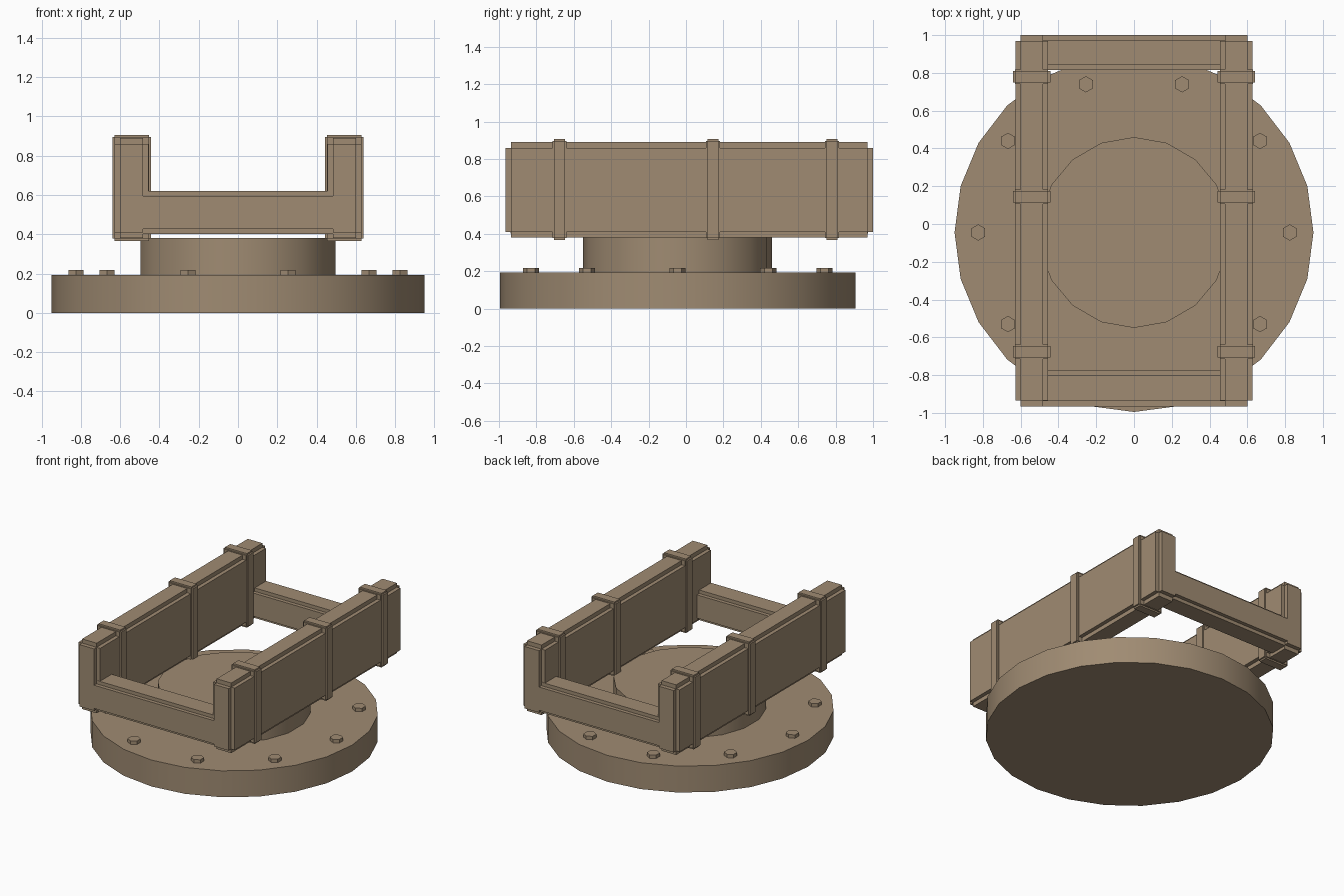
import bpy, bmesh, math
from mathutils import Matrix, Vector

if "Cube" in bpy.data.objects:
    bpy.data.objects.remove(bpy.data.objects["Cube"])

CY = -0.045  # centre of the round base in y

mat = bpy.data.materials.new("tan_paint")
mat.diffuse_color = (0.35, 0.26, 0.17, 1.0)
mat.use_nodes = True
mat.node_tree.nodes["Principled BSDF"].inputs["Base Color"].default_value = mat.diffuse_color


def finish(bm, name, smooth=False):
    me = bpy.data.meshes.new(name)
    bm.to_mesh(me)
    bm.free()
    ob = bpy.data.objects.new(name, me)
    bpy.context.collection.objects.link(ob)
    me.materials.append(mat)
    if smooth:
        bpy.ops.object.select_all(action='DESELECT')
        ob.select_set(True)
        bpy.context.view_layer.objects.active = ob
        bpy.ops.object.shade_smooth_by_angle(angle=math.radians(30))
    return ob


def add_box(bm, lo, hi):
    lo, hi = Vector(lo), Vector(hi)
    m = Matrix.Translation((lo + hi) / 2) @ Matrix.Diagonal((*(hi - lo), 1))
    bmesh.ops.create_cube(bm, size=1, matrix=m)


def notched_box(name, lo, hi, n):
    """Block with square-stepped edges: three crossed boxes, each full length on one axis."""
    bm = bmesh.new()
    for axis in range(3):
        a = [lo[i] + (0 if i == axis else n[i]) for i in range(3)]
        b = [hi[i] - (0 if i == axis else n[i]) for i in range(3)]
        add_box(bm, a, b)
    return finish(bm, name)


def prism(name, x, y, z0, z1, r, sides, turn=0.0, smooth=False):
    bm = bmesh.new()
    m = Matrix.Translation((x, y, (z0 + z1) / 2)) @ Matrix.Rotation(turn, 4, 'Z')
    bmesh.ops.create_cone(bm, cap_ends=True, segments=sides, radius1=r, radius2=r,
                          depth=z1 - z0, matrix=m)
    return finish(bm, name, smooth)


# Round base and the hub on it
prism("base_disc", 0, CY, 0, 0.192, 0.95, 24, 0, True)
prism("hub", 0, CY, 0.19, 0.382, 0.505, 18, 0, True)

# Ring of hexagonal bolts
for i in range(10):
    a = i * math.tau / 10
    prism(f"bolt_{i + 1}", 0.825 * math.cos(a), CY + 0.825 * math.sin(a),
          0.185, 0.217, 0.043, 6)

# Side rails with three clamp bands each
for s, side in ((-1, "left"), (1, "right")):
    x0, x1 = sorted((s * 0.455, s * 0.628))
    notched_box(f"{side}_rail", (x0, -0.965, 0.38), (x1, 1.0, 0.89), (0.028, 0.03, 0.03))
    b0, b1 = sorted((s * 0.443, s * 0.64))
    for i, y in enumerate((-0.676, 0.144, 0.78)):
        notched_box(f"{side}_band_{i + 1}", (b0, y - 0.038, 0.367), (b1, y + 0.038, 0.906),
                    (0.011, 0.008, 0.011))

# Low cross beams joining the rail ends
for name, y0, y1 in (("front_beam", -0.965, -0.775), ("back_beam", 0.815, 1.0)):
    notched_box(name, (-0.505, y0, 0.402), (0.505, y1, 0.621), (0.022, 0.027, 0.025))
